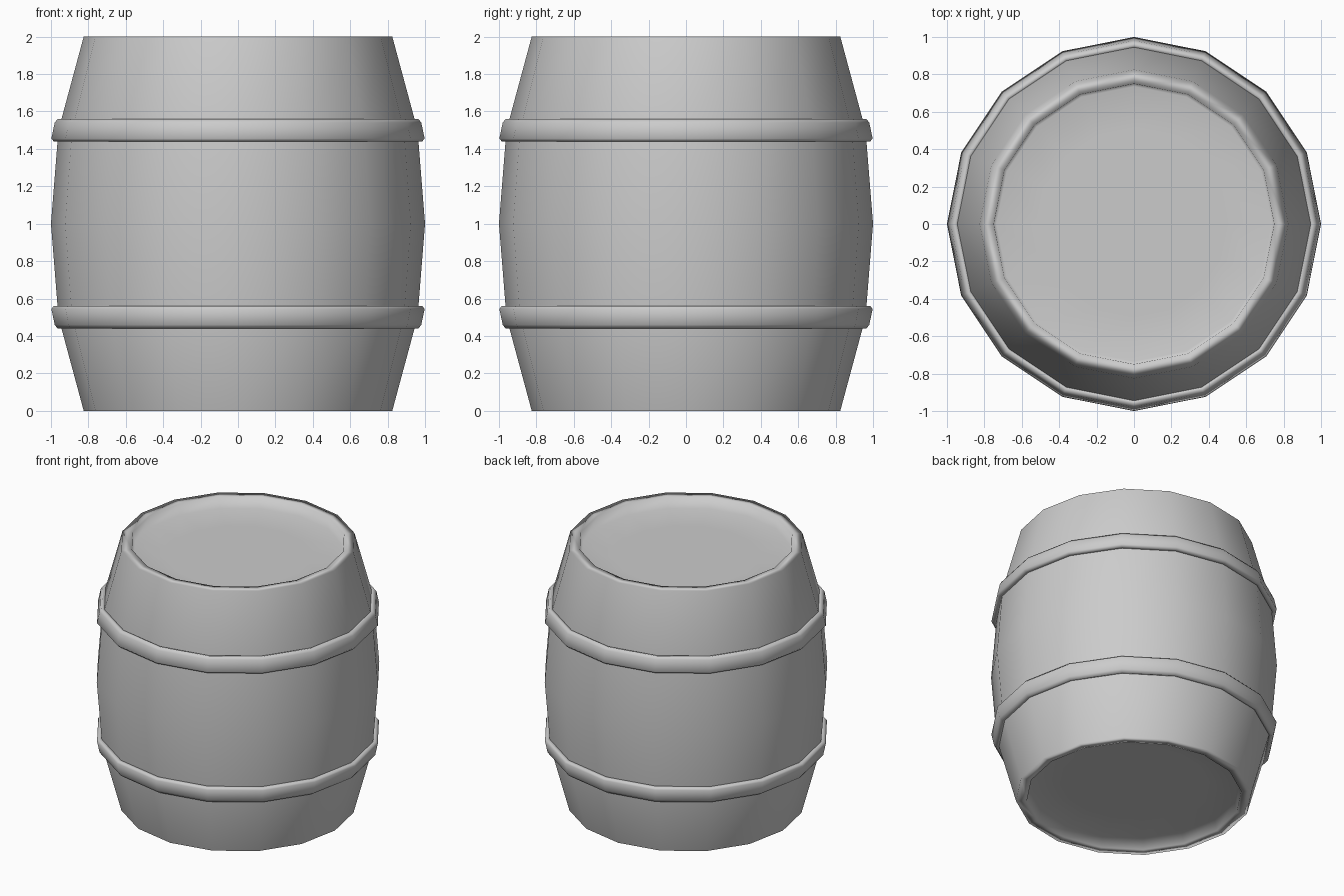
import bpy, bmesh, math

if "Cube" in bpy.data.objects:
    bpy.data.objects.remove(bpy.data.objects["Cube"])

SIDES = 16


def lathe(name, profile, capped=False, weighted=False):
    """Revolve (radius, z) points around z, optionally capping both ends with one flat face."""
    bm = bmesh.new()
    rings = [[bm.verts.new((r * math.cos(2 * math.pi * i / SIDES),
                            r * math.sin(2 * math.pi * i / SIDES), z))
              for i in range(SIDES)] for r, z in profile]
    pairs = list(zip(rings, rings[1:]))
    if capped:
        bm.faces.new(rings[0])
        bm.faces.new(rings[-1])
    else:
        pairs.append((rings[-1], rings[0]))
    for a, b in pairs:
        for i in range(SIDES):
            j = (i + 1) % SIDES
            bm.faces.new((a[i], a[j], b[j], b[i]))
    bmesh.ops.recalc_face_normals(bm, faces=bm.faces)
    for f in bm.faces:
        f.smooth = True
    mesh = bpy.data.meshes.new(name)
    bm.to_mesh(mesh)
    bm.free()
    obj = bpy.data.objects.new(name, mesh)
    bpy.context.collection.objects.link(obj)
    if weighted:  # broad faces dominate the shading, rims blend between them
        obj.modifiers.new("weighted", 'WEIGHTED_NORMAL').weight = 75
    return obj


def flip(profile):
    return [(r, 2 - z) for r, z in reversed(profile)]


# Barrel body: dished base, rim, bulging staves, mirrored upper half
lower = [(0.5, 0.11), (0.735, 0.08), (0.75, 0), (0.825, 0), (0.96, 0.5)]
lathe("barrel_body", lower + [(1.0, 1.0)] + flip(lower), capped=True, weighted=True)

# Hoops: bevelled bands following the slope of the staves
band = [(0.94, 0.445), (0.965, 0.44), (0.98, 0.46),
        (0.998, 0.545), (0.985, 0.56), (0.96, 0.56)]
lathe("lower_hoop", band)
lathe("upper_hoop", flip(band))
